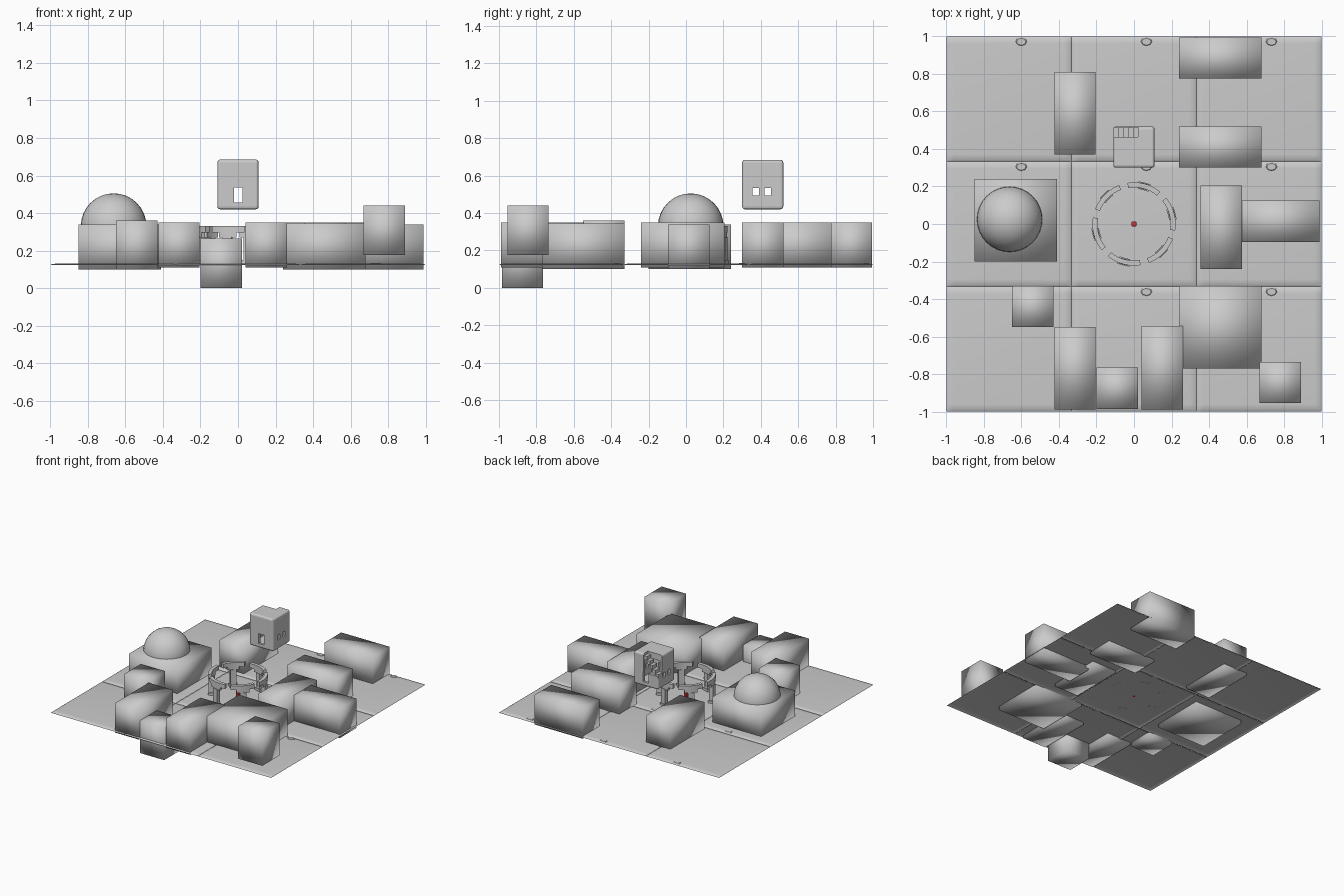
import bpy, bmesh, math
from mathutils import Matrix, Vector

if "Cube" in bpy.data.objects:
    bpy.data.objects.remove(bpy.data.objects["Cube"])


def make(name, bm, smooth=False):
    me = bpy.data.meshes.new(name)
    bmesh.ops.recalc_face_normals(bm, faces=bm.faces)
    bm.to_mesh(me)
    bm.free()
    ob = bpy.data.objects.new(name, me)
    bpy.context.collection.objects.link(ob)
    for p in me.polygons:
        p.use_smooth = smooth
    return ob


def box(name, x0, x1, y0, y1, z0, z1, smooth=False, bevel=0):
    bm = bmesh.new()
    c = Vector(((x0 + x1) / 2, (y0 + y1) / 2, (z0 + z1) / 2))
    bmesh.ops.create_cube(bm, size=1, matrix=Matrix.Translation(c)
                          @ Matrix.Diagonal((x1 - x0, y1 - y0, z1 - z0, 1)))
    if bevel:
        bmesh.ops.bevel(bm, geom=bm.edges[:], offset=bevel, segments=3,
                        profile=0.5, affect='EDGES')
    return make(name, bm, smooth)


def cut(target, *bounds):
    c = box("cutter", *bounds)
    c.hide_render = True
    m = target.modifiers.new("cut", 'BOOLEAN')
    m.operation = 'DIFFERENCE'
    m.solver = 'EXACT'
    m.object = c
    bpy.context.view_layer.objects.active = target
    bpy.ops.object.modifier_apply(modifier=m.name)
    bpy.data.objects.remove(c, do_unlink=True)


def arc(name, a0, a1, r0, r1, z0, z1, n):
    # curved block between two angles
    bm = bmesh.new()
    rings = []
    for i in range(n + 1):
        a = a0 + (a1 - a0) * i / n
        rings.append([bm.verts.new((r * math.cos(a), r * math.sin(a), z))
                      for r, z in ((r0, z0), (r1, z0), (r1, z1), (r0, z1))])
    for p, q in zip(rings, rings[1:]):
        for k in range(4):
            bm.faces.new((p[k], p[(k + 1) % 4], q[(k + 1) % 4], q[k]))
    bm.faces.new(rings[0])
    bm.faces.new(rings[-1][::-1])
    return make(name, bm)


# nine ground tiles with turned-down rims and a small edge stone pair
T = 2 / 3
for i in (-1, 0, 1):
    for j in (-1, 0, 1):
        bm = bmesh.new()
        steps = ((-0.333, 0.122), (-0.325, 0.128), (-0.295, 0.131),
                 (0.295, 0.131), (0.325, 0.128), (0.333, 0.122))
        g = [[bm.verts.new((i * T + u, j * T + v, min(a, b)))
              for v, b in steps] for u, a in steps]
        for a in range(5):
            for b in range(5):
                bm.faces.new((g[a][b], g[a + 1][b], g[a + 1][b + 1], g[a][b + 1]))
        make("ground_tile", bm, True)
        bm = bmesh.new()
        bmesh.ops.create_cone(bm, cap_ends=True, segments=8, radius1=0.035,
                              radius2=0.025, depth=0.008,
                              matrix=Matrix.Translation((i * T + 0.066, j * T + 0.305, 0.13))
                              @ Matrix.Diagonal((1, 0.75, 1, 1)))
        make("edge_stone", bm)

# plain town blocks
for b in (
    (-0.85, -0.41, -0.20, 0.24, 0.10, 0.34),
    (-0.425, -0.205, 0.37, 0.81, 0.11, 0.35),
    (0.24, 0.68, 0.775, 0.995, 0.11, 0.35),
    (0.24, 0.68, 0.30, 0.52, 0.11, 0.35),
    (0.355, 0.575, -0.24, 0.205, 0.11, 0.35),
    (0.55, 0.99, -0.095, 0.125, 0.10, 0.34),
    (-0.65, -0.43, -0.55, -0.33, 0.10, 0.36),
    (-0.425, -0.205, -0.99, -0.55, 0.11, 0.35),
    (-0.20, 0.02, -0.985, -0.765, 0.0, 0.265),
    (0.04, 0.26, -0.99, -0.545, 0.11, 0.35),
    (0.24, 0.68, -0.77, -0.33, 0.10, 0.345),
    (0.67, 0.89, -0.955, -0.735, 0.175, 0.44),
):
    box("town_block", *b, smooth=True)

# dome on the west block
bm = bmesh.new()
bmesh.ops.create_uvsphere(bm, u_segments=32, v_segments=16, radius=0.175,
                          matrix=Matrix.Translation((-0.663, 0.025, 0.33)))
make("dome", bm, True)

# hollow hut with rounded edges, door, windows and rear stair recess
hut = box("hut", -0.11, 0.11, 0.30, 0.52, 0.42, 0.685, bevel=0.015)
cut(hut, -0.09, 0.09, 0.32, 0.50, 0.44, 0.635)
cut(hut, -0.022, 0.024, 0.28, 0.54, 0.455, 0.535)
cut(hut, -0.13, 0.13, 0.355, 0.39, 0.495, 0.535)
cut(hut, -0.13, 0.13, 0.42, 0.455, 0.495, 0.535)
cut(hut, -0.13, 0.02, 0.465, 0.54, 0.53, 0.70)
for k in range(5):
    x = -0.11 + k * 0.026
    box("hut_stair", x, x + 0.026, 0.46, 0.515, 0.515 + k * 0.03, 0.545 + k * 0.03)

# round colonnade: curved lintels on flared posts
for k in range(6):
    a = math.radians(60 * k + 15)
    arc("lintel", a - 0.42, a + 0.42, 0.195, 0.222, 0.295, 0.33, 8)
    arc("post_head", a - 0.22, a + 0.22, 0.197, 0.220, 0.27, 0.296, 4)
    arc("post", a - 0.11, a + 0.11, 0.192, 0.224, 0.13, 0.272, 3)
    arc("post_foot", a - 0.15, a + 0.15, 0.188, 0.228, 0.13, 0.15, 3)

# red marker in the plaza
marker = box("red_marker", -0.013, 0.013, -0.013, 0.013, 0.13, 0.195, bevel=0.006)
red = bpy.data.materials.new("red")
red.diffuse_color = (0.6, 0.03, 0.04, 1)
red.use_nodes = True
red.node_tree.nodes["Principled BSDF"].inputs["Base Color"].default_value = red.diffuse_color
marker.data.materials.append(red)
